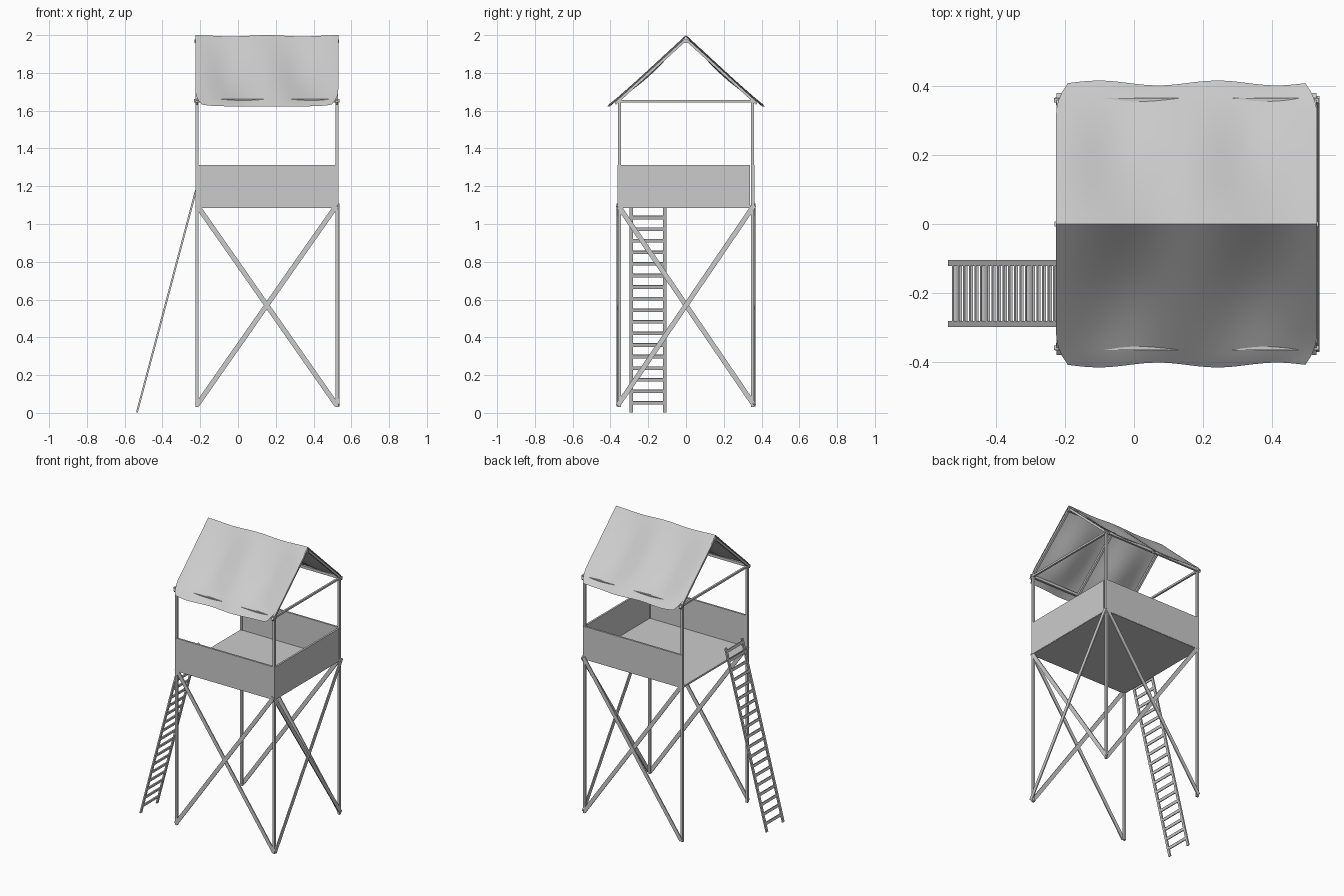
import bpy, bmesh, math
from mathutils import Vector, Matrix

if "Cube" in bpy.data.objects:
    bpy.data.objects.remove(bpy.data.objects["Cube"])

X0, X1, Y = -0.218, 0.523, 0.353      # leg centre lines
XM = (X0 + X1) / 2


def mesh_object(name, bm):
    me = bpy.data.meshes.new(name)
    bm.to_mesh(me)
    bm.free()
    ob = bpy.data.objects.new(name, me)
    bpy.context.collection.objects.link(ob)
    return ob


def box(name, lo, hi):
    lo, hi = Vector(lo), Vector(hi)
    bm = bmesh.new()
    bmesh.ops.create_cube(bm, size=1, matrix=Matrix.Translation((lo + hi) / 2)
                          @ Matrix.Diagonal((*(hi - lo), 1)))
    return mesh_object(name, bm)


def beam(name, a, b, side, w, t):
    """Bar from a to b, t thick along 'side' and w wide across it."""
    a, b = Vector(a), Vector(b)
    d = (b - a).normalized()
    s = Vector(side).normalized()
    u = d.cross(s).normalized()
    rot = Matrix((u, s, d)).transposed().to_4x4()
    bm = bmesh.new()
    bmesh.ops.create_cube(bm, size=1, matrix=Matrix.Translation((a + b) / 2) @ rot
                          @ Matrix.Diagonal((w, t, (b - a).length, 1)))
    return mesh_object(name, bm)


# Corner posts
for x in (X0, X1):
    for y in (-Y, Y):
        box("corner_post", (x - .008, y - .008, .03), (x + .008, y + .008, 1.655))

# Cross braces on front, back and right
zb, zt = 0.04, 1.10
for s in (-1, 1):
    for k, (xa, xb) in enumerate(((X0, X1), (X1, X0))):
        y = s * (Y + .011 - .006 * k)
        beam("cross_brace", (xa, y, zb), (xb, y, zt), (0, 1, 0), .026, .007)
    x = X1 + .008 + .004 * s
    beam("side_brace", (x, -s * (Y + .008), zb), (x, s * (Y + .008), zt), (1, 0, 0), .026, .007)

# Platform floor and wall panels (left side stays open)
box("floor", (X0 - .007, -Y - .007, 1.085), (X1 + .007, Y + .007, 1.097))
for s in (-1, 1):
    ys = sorted((s * (Y + .009), s * (Y - .004)))
    box("long_wall", (X0 - .007, ys[0], 1.087), (X1 + .007, ys[1], 1.312))
box("end_wall", (X1 - .004, -Y, 1.087), (X1 + .009, Y - .015, 1.312))

# Roof frame: eave beams, ridge pole, ties and rafters
for s in (-1, 1):
    beam("eave_beam", (X0 - .014, s * (Y + .006), 1.652), (X1 + .014, s * (Y + .006), 1.652), (0, 1, 0), .018, .014)
beam("ridge_pole", (X0 - .012, 0, 1.968), (X1 + .012, 0, 1.968), (0, 1, 0), .018, .014)
for x in (X0, X1):
    beam("tie_beam", (x, -Y, 1.65), (x, Y, 1.65), (1, 0, 0), .013, .013)
for x in (X0, XM, X1):
    for s in (-1, 1):
        beam("rafter", (x, s * .375, 1.637), (x, 0, 1.978), (1, 0, 0), .014, .014)

# Cloth roof, sagging between the rafters
NU, NV = 32, 16
L, R = -0.226, 0.531
bm = bmesh.new()
rows = []
for j in range(-NV, NV + 1):
    v, s = abs(j) / NV, (1 if j > 0 else -1)
    row = []
    for i in range(NU + 1):
        u = i / NU
        bay = math.sin(2 * math.pi * u) ** 2
        inset = .034 * max(0, (v - .78) / .22) ** 2
        x = L + inset + (R - L - 2 * inset) * u
        y = v * (.409 + .007 * math.cos(4 * math.pi * (u - .13)))
        z = 2.0 - .377 * v - .034 * bay * math.sin(math.pi * min(1, v * 1.05)) - .007 * bay * (1 - v)
        z += .010 * (abs(2 * u - 1) ** 8) * v ** 6
        row.append(bm.verts.new((x, s * y, z)))
    rows.append(row)
for a, b in zip(rows, rows[1:]):
    for i in range(NU):
        bm.faces.new((a[i], a[i + 1], b[i + 1], b[i]))
roof = mesh_object("cloth_roof", bm)
bpy.context.view_layer.objects.active = roof
roof.select_set(True)
bpy.ops.object.shade_smooth_by_angle(angle=math.radians(40))

# Ladder leaning on the open side
foot, head = Vector((-.535, 0, 0.003)), Vector((-.222, 0, 1.18))
for y in (-.29, -.113):
    o = Vector((0, y, 0))
    beam("ladder_rail", foot + o, head + o, (0, 1, 0), .010, .017)
for i in range(19):
    p = foot.lerp(head, (.05 + .0615 * i) / 1.18)
    beam("ladder_rung", p + Vector((0, -.285, 0)), p + Vector((0, -.118, 0)),
         head - foot, .008, .018)
